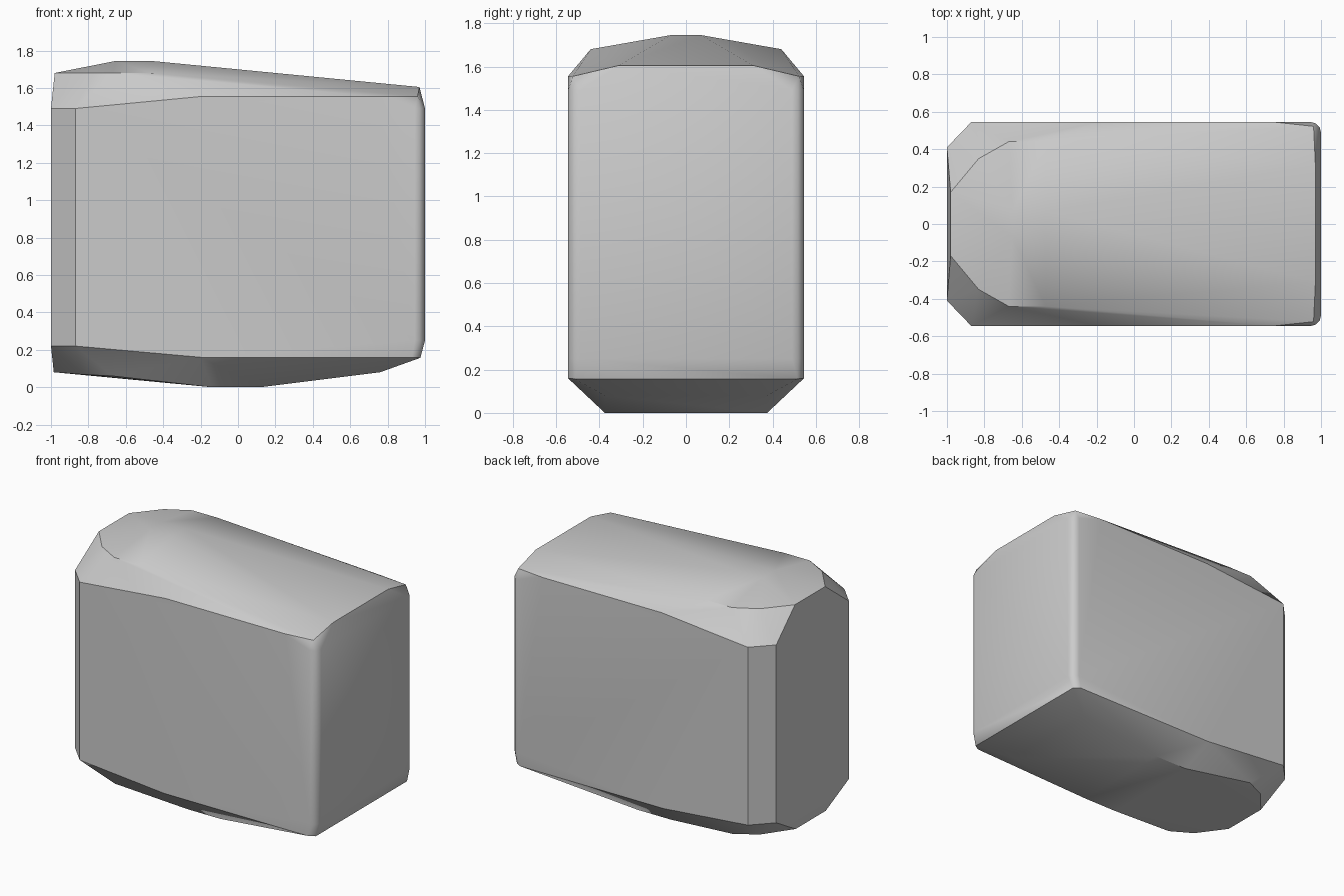
import bpy, bmesh, math

cube = bpy.data.objects.get("Cube")
if cube:
    bpy.data.objects.remove(cube, do_unlink=True)

grey = bpy.data.materials.new("plain grey")
grey.use_nodes = True
colour = (0.6, 0.6, 0.6, 1)
grey.diffuse_color = colour
grey.node_tree.nodes["Principled BSDF"].inputs["Base Color"].default_value = colour

bm = bmesh.new()


def pair(x, y, z):
    """Add a corner and its mirror image across the long axis."""
    for side in (-1, 1):
        bm.verts.new((x, side * y, z))


# Walls: blunt chamfer at one end
for z in (0.22, 1.49):
    pair(-1, 0.41, z)
    pair(-0.87, 0.545, z)
# Upper and lower edges of the long walls
for x, z in ((-0.19, 1.555), (0.75, 1.555), (-0.2, 0.16), (0.93, 0.16)):
    pair(x, 0.545, z)

# Rounded upright corners at the other end
for z in (0.25, 1.49):
    for step in range(4):
        a = math.radians(30 * step)
        pair(0.945 + 0.055 * math.cos(a), 0.49 + 0.055 * math.sin(a), z)
pair(0.96, 0.522, 1.555)
pair(0.97, 0.31, 1.605)
pair(0.975, 0.515, 0.157)

# Domed roof ridge and its rounded shoulder
pair(-0.65, 0.07, 1.745)
pair(-0.47, 0.07, 1.745)
for x, y in ((-0.98, 0.17), (-0.83, 0.35), (-0.67, 0.44), (-0.47, 0.44)):
    pair(x, y, 1.68)

# Shallow keel underneath
for x, y, z in ((-0.985, 0.17, 0.08), (-0.83, 0.35, 0.068), (-0.67, 0.43, 0.06),
                (-0.14, 0.375, 0), (0.12, 0.375, 0), (0.76, 0.375, 0.08)):
    pair(x, y, z)

# Skin the corners into one closed body
hull = bmesh.ops.convex_hull(bm, input=bm.verts)
bmesh.ops.delete(bm, geom=[v for v in bm.verts if not v.link_faces], context='VERTS')
bmesh.ops.dissolve_limit(bm, angle_limit=math.radians(0.5),
                         verts=bm.verts, edges=bm.edges)
bmesh.ops.recalc_face_normals(bm, faces=bm.faces)

mesh = bpy.data.meshes.new("faceted_block")
bm.to_mesh(mesh)
bm.free()
mesh.materials.append(grey)
block = bpy.data.objects.new("faceted_block", mesh)
bpy.context.collection.objects.link(block)

bpy.ops.object.select_all(action='DESELECT')
block.select_set(True)
bpy.context.view_layer.objects.active = block
bpy.ops.object.shade_smooth_by_angle(angle=math.radians(30))
